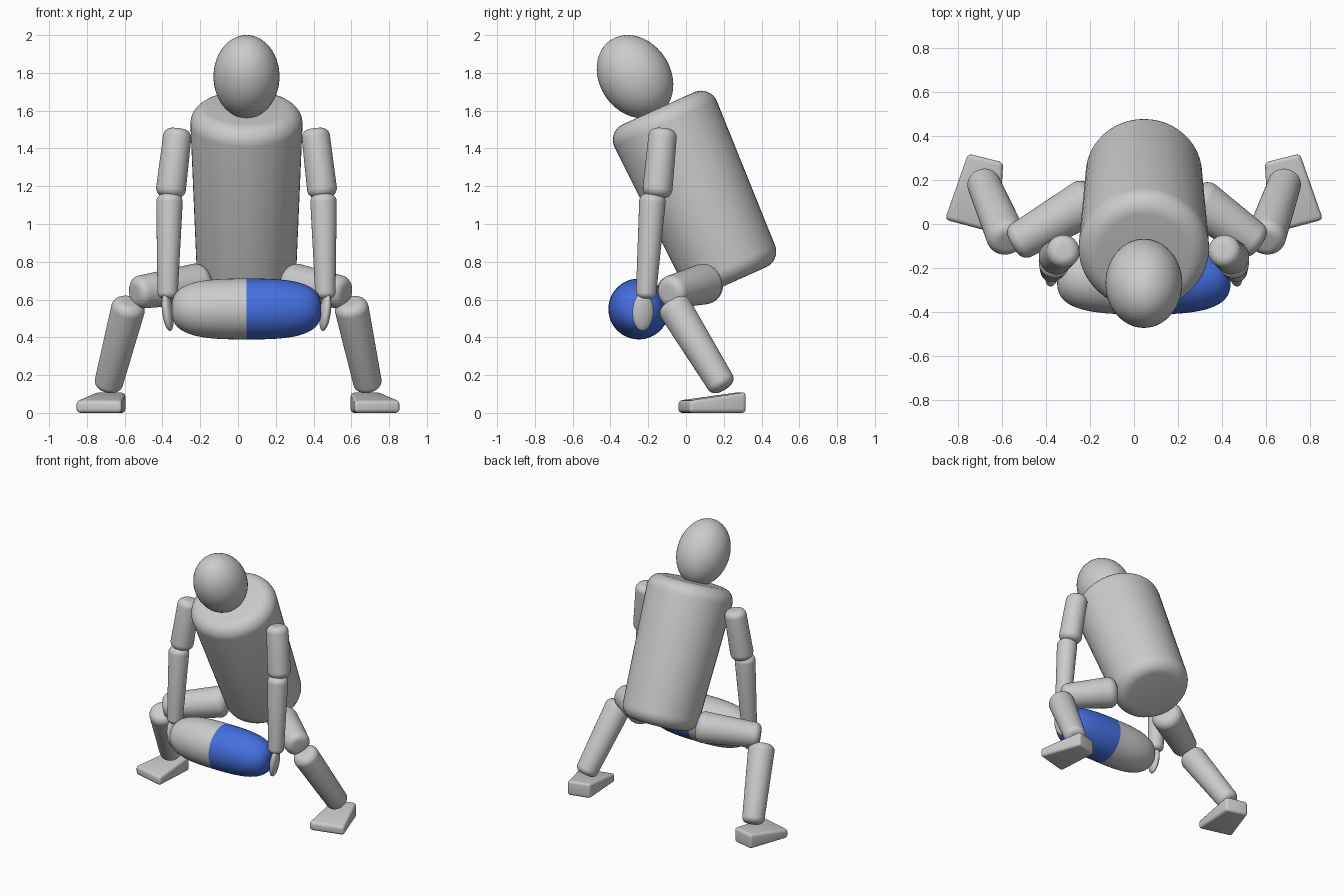
import bpy, bmesh, math
from mathutils import Vector, Matrix

if "Cube" in bpy.data.objects:
    bpy.data.objects.remove(bpy.data.objects["Cube"])

CX = 0.045          # midline of the body
SEG = 48


def finish(name, bm, angle=40):
    bmesh.ops.recalc_face_normals(bm, faces=bm.faces)
    me = bpy.data.meshes.new(name)
    bm.to_mesh(me)
    bm.free()
    ob = bpy.data.objects.new(name, me)
    bpy.context.collection.objects.link(ob)
    bpy.ops.object.select_all(action='DESELECT')
    ob.select_set(True)
    bpy.context.view_layer.objects.active = ob
    bpy.ops.object.shade_smooth_by_angle(angle=math.radians(angle))
    return ob


def revolve(name, start, direction, profile):
    """Spin (radius, distance) points about an axis; both ends are capped."""
    bm = bmesh.new()
    rot = Vector(direction).to_track_quat('Z', 'Y').to_matrix().to_4x4()
    m = Matrix.Translation(start) @ rot
    rings = []
    for r, t in profile:
        rings.append([bm.verts.new(m @ Vector((r * math.cos(a), r * math.sin(a), t)))
                      for a in (2 * math.pi * i / SEG for i in range(SEG))])
    for a, b in zip(rings, rings[1:]):
        for i in range(SEG):
            j = (i + 1) % SEG
            bm.faces.new((a[i], a[j], b[j], b[i]))
    bm.faces.new(rings[0])
    bm.faces.new(rings[-1])
    return finish(name, bm)


def limb(name, p0, p1, r0, r1, round_by=0.6, corner=None):
    """Tapered cylinder with rounded rims from p0 to p1."""
    p0, p1 = Vector(p0), Vector(p1)
    length = (p1 - p0).length
    c0, c1 = corner or r0 * round_by, corner or r1 * round_by
    arc = [math.pi / 2 * i / 8 for i in range(9)]
    prof = [(r0 - c0 + c0 * math.sin(a), c0 - c0 * math.cos(a)) for a in arc]
    prof += [(r1 - c1 + c1 * math.cos(a), length - c1 + c1 * math.sin(a)) for a in arc]
    return revolve(name, p0, p1 - p0, prof)


def ellipsoid(name, centre, radii, rx=0, ry=0, rz=0):
    bm = bmesh.new()
    m = (Matrix.Translation(centre) @ Matrix.Rotation(rz, 4, 'Z')
         @ Matrix.Rotation(ry, 4, 'Y') @ Matrix.Rotation(rx, 4, 'X')
         @ Matrix.Diagonal((*radii, 1)))
    bmesh.ops.create_uvsphere(bm, u_segments=SEG, v_segments=24, radius=1, matrix=m)
    return finish(name, bm)


# Head and torso
ellipsoid("head", (CX, -0.27, 1.78), (0.175, 0.188, 0.233), rx=math.radians(33.5))
limb("torso", (CX, 0.265, 0.70), (CX, -0.145, 1.613), 0.265, 0.297, corner=0.09)

# Arms and hands, mirrored about the body midline
for s, side in ((-1, "left"), (1, "right")):
    limb(f"{side}_upper_arm", (CX + s * 0.362, -0.12, 1.505), (CX + s * 0.405, -0.155, 1.14), 0.075, 0.079)
    limb(f"{side}_forearm", (CX + s * 0.407, -0.175, 1.16), (CX + s * 0.418, -0.213, 0.605), 0.07, 0.054)
    ellipsoid(f"{side}_hand", (CX + s * 0.417, -0.228, 0.535), (0.028, 0.057, 0.102),
              ry=s * 0.13, rz=s * 0.2)

# Legs: hips follow the body, feet are planted about x = 0
for s, side, knee in ((-1, "left", 0.55), (1, "right", 0.572)):
    limb(f"{side}_thigh", (CX + s * 0.215, 0.125, 0.69), (s * knee, -0.095, 0.635), 0.108, 0.088, 0.55)
    limb(f"{side}_shin", (s * (knee + 0.022), -0.08, 0.59), (s * 0.692, 0.202, 0.13), 0.09, 0.076, 0.55)

    # Wedge foot, wider and lower at the toe
    bm = bmesh.new()
    outline = ((0.86, 0.02, 0.065), (0.615, -0.045, 0.065), (0.595, 0.28, 0.11), (0.755, 0.32, 0.11))
    low = [bm.verts.new((s * x, y, 0)) for x, y, h in outline]
    top = [bm.verts.new((s * x, y, h)) for x, y, h in outline]
    bm.faces.new(low)
    bm.faces.new(top)
    for i in range(4):
        j = (i + 1) % 4
        bm.faces.new((low[i], low[j], top[j], top[i]))
    bmesh.ops.recalc_face_normals(bm, faces=bm.faces)
    bmesh.ops.bevel(bm, geom=bm.edges[:], offset=0.02, segments=4, profile=0.5, affect='EDGES')
    finish(f"{side}_foot", bm)

# Carried bolster: two superellipse halves, one coloured
blue = bpy.data.materials.new("blue")
blue.diffuse_color = (0.06, 0.16, 0.75, 1)
blue.use_nodes = True
blue.node_tree.nodes["Principled BSDF"].inputs["Base Color"].default_value = blue.diffuse_color
half = []
for i in range(25):
    a = math.pi / 2 * i / 24
    half.append((max(0.161 * math.cos(a) ** (2 / 3), 0.002), 0.395 * math.sin(a) ** (2 / 3)))
for s, name in ((-1, "bolster_plain_half"), (1, "bolster_coloured_half")):
    ob = revolve(name, (CX, -0.25, 0.55), (s, 0, 0), half)
    if s > 0:
        ob.data.materials.append(blue)
